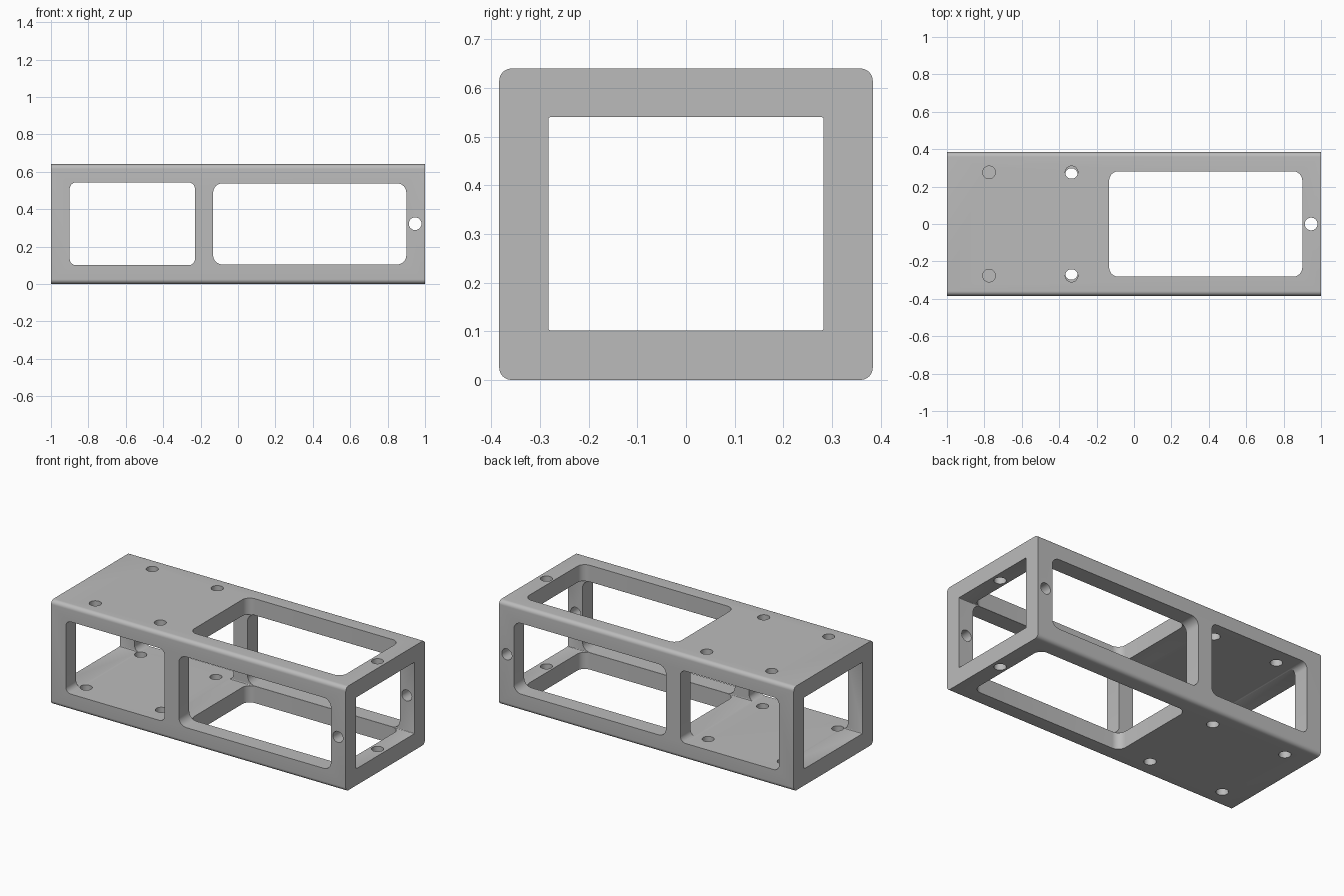
import bpy, math
from mathutils import Vector

if "Cube" in bpy.data.objects:
    bpy.data.objects.remove(bpy.data.objects["Cube"])

grey = bpy.data.materials.new("grey metal")
grey.diffuse_color = (0.5, 0.5, 0.5, 1)
grey.use_nodes = True
grey.node_tree.nodes["Principled BSDF"].inputs["Base Color"].default_value = grey.diffuse_color

# For each extrusion axis: maps (u, v, depth) to x, y, z
AXES = {
    "x": lambda u, v, d: Vector((d, u, v)),
    "y": lambda u, v, d: Vector((u, -d, v)),
    "z": lambda u, v, d: Vector((u, v, d)),
}


def prism(name, axis, outline, d0, d1):
    """Extrude a counter-clockwise outline from depth d0 to d1."""
    n = len(outline)
    place = AXES[axis]
    verts = [place(u, v, d) for d in (d0, d1) for u, v in outline]
    faces = [list(range(n))[::-1], list(range(n, 2 * n))]
    faces += [[i, (i + 1) % n, n + (i + 1) % n, n + i] for i in range(n)]
    mesh = bpy.data.meshes.new(name)
    mesh.from_pydata(verts, [], faces)
    mesh.materials.append(grey)
    ob = bpy.data.objects.new(name, mesh)
    bpy.context.collection.objects.link(ob)
    return ob


def rounded(u0, u1, v0, v1, r, seg=8):
    corners = ((u1 - r, v1 - r), (u0 + r, v1 - r), (u0 + r, v0 + r), (u1 - r, v0 + r))
    return [(cu + r * math.cos(a), cv + r * math.sin(a))
            for k, (cu, cv) in enumerate(corners)
            for a in [(k + i / seg) * math.pi / 2 for i in range(seg + 1)]]


def circle(u, v, r=0.034, seg=32):
    return [(u + r * math.cos(2 * math.pi * i / seg),
             v + r * math.sin(2 * math.pi * i / seg)) for i in range(seg)]


# Outer box with rounded long edges
frame = prism("box_frame", "x", rounded(-0.384, 0.384, 0, 0.64, 0.025), -1, 1)

cutters = [
    # Hollow running the full length
    prism("hollow", "x", rounded(-0.283, 0.283, 0.102, 0.54, 0.004, 3), -1.1, 1.1),
    # Side windows, through front and back
    prism("small_window", "y", rounded(-0.9, -0.23, 0.1, 0.543, 0.035), -0.5, 0.5),
    prism("large_window", "y", rounded(-0.133, 0.9, 0.104, 0.538, 0.05), -0.5, 0.5),
    # Window through top and bottom
    prism("deck_window", "z", rounded(-0.133, 0.9, -0.282, 0.282, 0.05), -0.1, 0.8),
    # Bolt holes in the end ring
    prism("side_hole", "y", circle(0.947, 0.322), -0.5, 0.5),
    prism("deck_hole", "z", circle(0.947, 0), -0.1, 0.8),
]

# Four mounting holes in the top plate and four in the bottom plate
for s in (-1, 1):
    for x in (-0.775, -0.334):
        cutters.append(prism("top_hole", "z", circle(x, s * 0.276), 0.4, 0.8))
    for x in (-0.845, -0.335):
        cutters.append(prism("bottom_hole", "z", circle(x, s * 0.264), -0.1, 0.2))

bpy.context.view_layer.objects.active = frame
frame.select_set(True)
for cutter in cutters:
    cutter.hide_render = True
    mod = frame.modifiers.new("cut", "BOOLEAN")
    mod.operation = "DIFFERENCE"
    mod.solver = "EXACT"
    mod.object = cutter
    bpy.ops.object.modifier_apply(modifier=mod.name)
    bpy.data.objects.remove(cutter)

bpy.ops.object.shade_smooth_by_angle(angle=math.radians(30))
